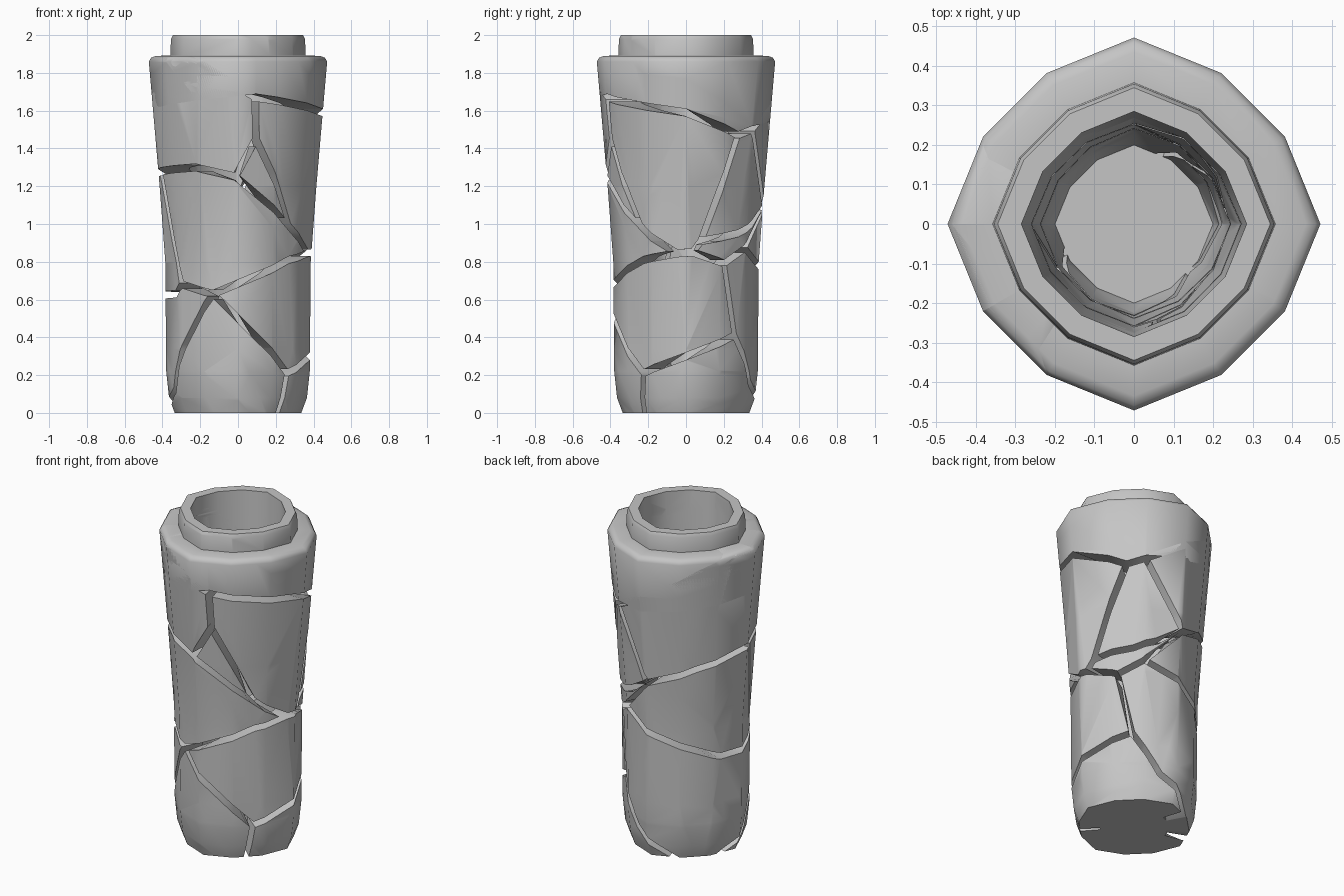
import bpy, bmesh, math
from mathutils import Vector

cube = bpy.data.objects.get("Cube")
if cube:
    bpy.data.objects.remove(cube, do_unlink=True)

# Single stone colour
grey = (0.56, 0.56, 0.56, 1)
stone = bpy.data.materials.new("grey_stone")
stone.use_nodes = True
stone.diffuse_color = grey
stone.node_tree.nodes["Principled BSDF"].inputs["Base Color"].default_value = grey

SIDES = 12
STEP = 360 / SIDES
HALF_GAP = 0.019                    # half the width of a crack
ARC = math.radians(STEP) * 0.42     # length of one side at mid radius
HEIGHT = 2

# Wall profiles as (radius, height)
OUTSIDE = [(0.335, 0), (0.365, 0.08), (0.38, 0.22), (0.385, 0.8), (0.415, 1.2), (0.472, 1.86),
           (0.46, 1.88), (0.435, 1.89), (0.358, 1.892), (0.355, 1.98), (0.345, HEIGHT)]
INSIDE = [(0.2, 0), (0.2, 0.2), (0.226, 0.34), (0.285, HEIGHT)]
parts = []


def make_object(name, bm):
    bmesh.ops.recalc_face_normals(bm, faces=bm.faces)
    mesh = bpy.data.meshes.new(name)
    bm.to_mesh(mesh)
    bm.free()
    mesh.materials.append(stone)
    obj = bpy.data.objects.new(name, mesh)
    bpy.context.collection.objects.link(obj)
    parts.append(obj)


def radius_at(profile, z):
    for (r0, z0), (r1, z1) in zip(profile, profile[1:]):
        if z <= z1:
            return r0 + (r1 - r0) * (z - z0) / (z1 - z0)
    return profile[-1][0]


# Corner of the twelve-sided plan; every third corner stands slightly proud
def corner(i, r):
    a = math.radians(STEP * i)
    k = 0.935 if i % 3 else 1
    return Vector((r * k * math.cos(a), r * k * math.sin(a), 0))


# Join cracks end to end into one outline, unwrapping the angle
def chain(cracks):
    first, second = cracks[0], cracks[1]
    outline = list(first if first[-1] in (second[0], second[-1]) else first[::-1])
    for path in cracks[1:]:
        outline += (path if path[0] == outline[-1] else path[::-1])[1:]
    turned = [outline[0]]
    for a, z in outline[1:]:
        before = turned[-1][0]
        turned.append((before + (a - before + 180) % 360 - 180, z))
    if turned[0] == turned[-1]:
        turned.pop()
    return turned


# Pull the outline back from the middle of its cracks
def inset(outline):
    pts = [Vector((a / STEP * ARC, z)) for a, z in outline]
    area = sum(p.x * q.y - q.x * p.y for p, q in zip(pts, pts[1:] + pts[:1]))
    if area < 0:
        pts.reverse()
    result = []
    for i, p in enumerate(pts):
        d0 = (p - pts[i - 1]).normalized()
        d1 = (pts[(i + 1) % len(pts)] - p).normalized()
        n0, n1 = Vector((-d0.y, d0.x)), Vector((-d1.y, d1.x))
        result.append(p + (n0 + n1) * HALF_GAP / max(0.15, 1 + n0.dot(n1)))
    return result


def slice_sheet(bm, point, normal, clip=False):
    bmesh.ops.bisect_plane(bm, geom=bm.verts[:] + bm.edges[:] + bm.faces[:], dist=0.00001,
                           plane_co=point, plane_no=normal, clear_outer=clip)


# One shard: a flat unrolled sheet, sliced at the wall's corners, then wrapped and thickened
def shard(name, *cracks):
    outline = chain(cracks)
    start, end = outline[0][0], outline[-1][0]
    ring = abs(end - start) > 359
    if ring:
        (a0, z0), (a1, z1) = outline[-2], outline[1]
        outline = [(a0 - 360, z0)] + outline + [(a1 + 360, z1), (a1 + 360, 2.2), (a0 - 360, 2.2)]
    bm = bmesh.new()
    bm.faces.new([bm.verts.new((p.x / ARC, p.y, 0)) for p in inset(outline)])
    bmesh.ops.triangulate(bm, faces=bm.faces[:])
    slice_sheet(bm, (0, 0, 0), (0, -1, 0), True)
    slice_sheet(bm, (0, HEIGHT, 0), (0, 1, 0), True)
    if ring:
        slice_sheet(bm, (start / STEP, 0, 0), (-1, 0, 0), True)
        slice_sheet(bm, (end / STEP, 0, 0), (1, 0, 0), True)
    for r, z in OUTSIDE[1:-1] + INSIDE[1:-1]:
        slice_sheet(bm, (0, z, 0), (0, 1, 0))
    for i in range(2 * SIDES + 1):
        slice_sheet(bm, (i, 0, 0), (1, 0, 0))
    for v in bm.verts:
        u, z = v.co.x, v.co.y
        i = math.floor(u)
        r = radius_at(OUTSIDE, z)
        v.co = corner(i, r).lerp(corner(i + 1, r), u - i)
        v.co.z = z
    bmesh.ops.remove_doubles(bm, verts=bm.verts[:], dist=0.0002)
    faces = bm.faces[:]
    rim = [e for e in bm.edges if e.is_boundary]
    inner = {}
    for v in bm.verts[:]:
        k = radius_at(INSIDE, v.co.z) / radius_at(OUTSIDE, v.co.z)
        inner[v] = bm.verts.new((v.co.x * k, v.co.y * k, v.co.z))
    for f in faces:
        bm.faces.new([inner[v] for v in reversed(f.verts)])
    for e in rim:
        a, b = e.verts
        bm.faces.new((a, b, inner[b], inner[a]))
    make_object(name, bm)


# Half of the solid floor, split by a straight crack
def floor_half(name, side):
    bm = bmesh.new()
    low, high = ([bm.verts.new(corner(i, 0.21) + Vector((0, 0, z))) for i in range(SIDES)]
                 for z in (0, 0.2))
    bm.faces.new(low)
    bm.faces.new(high)
    for i in range(SIDES):
        bm.faces.new((low[i - 1], low[i], high[i], high[i - 1]))
    normal = Vector((0.86, 0.51, 0)) * side
    slice_sheet(bm, normal * -HALF_GAP * 0.6, -normal, True)
    bmesh.ops.holes_fill(bm, edges=[e for e in bm.edges if e.is_boundary])
    make_object(name, bm)


# Cracks as paths of (degrees, height): below the neck
cap_right = [(283, 1.67), (0, 1.59), (44, 1.47)]
cap_tip = [(44, 1.47), (59, 1.5)]
cap_back = [(59, 1.5), (90, 1.62), (135, 1.8), (165, 1.9), (215, 1.905), (243, 1.85),
            (262, 1.765), (283, 1.67)]

# Branches in the upper half
fork_stem = [(283, 1.67), (284, 1.45)]
fork_left = [(284, 1.45), (268, 1.25)]
fork_right = [(284, 1.45), (318, 0.99)]
wedge_near = [(44, 1.47), (13, 0.91)]
wedge_far = [(59, 1.5), (92, 1.09)]

# Round the middle
mid_front = [(268, 1.25), (318, 0.99)]
mid_drop = [(318, 0.99), (330, 0.93), (352, 0.845)]
pinch = [(352, 0.845), (6, 0.85)]
mid_lip = [(6, 0.85), (13, 0.91)]
mid_right = [(13, 0.91), (50, 0.95), (70, 1), (92, 1.09)]
mid_back = [(92, 1.09), (135, 1.19), (185, 1.28)]
mid_left = [(185, 1.28), (235, 1.3), (268, 1.25)]

# Lower ring
low_front = [(248, 0.63), (320, 0.81), (352, 0.845)]
low_right = [(6, 0.85), (35, 0.79)]
low_step = [(35, 0.79), (59, 0.87)]
low_rise = [(59, 0.87), (92, 1.09)]
low_back = [(59, 0.87), (97, 0.76), (158, 0.62), (203, 0.63), (213, 0.68)]
low_left = [(213, 0.68), (248, 0.63)]
side_left = [(213, 0.68), (200, 0.92), (185, 1.28)]

# Towards the base
base_stem = [(35, 0.79), (48, 0.41)]
base_top = [(319, 0.21), (0, 0.3), (48, 0.41)]
base_back = [(48, 0.41), (74, 0.16), (140, -0.11)]
base_left = [(248, 0.63), (215, 0.35), (195, 0.12), (165, 0.01), (140, -0.11)]
base_front = [(248, 0.63), (319, 0.21)]
base_foot = [(319, 0.21), (310, -0.15)]

shard("neck_shard", cap_right, cap_tip, cap_back)
shard("upper_left_shard", mid_back, mid_left, fork_left, fork_stem, cap_back, wedge_far)
shard("upper_wedge_shard", mid_right, wedge_far, cap_tip, wedge_near)
shard("upper_right_shard", fork_right, mid_drop, pinch, mid_lip, wedge_near, cap_right, fork_stem)
shard("fork_shard", mid_front, fork_right, fork_left)
shard("middle_front_shard", low_left, low_front, mid_drop, mid_front, mid_left, side_left)
shard("middle_right_shard", low_right, low_step, low_rise, mid_right, mid_lip)
shard("middle_back_shard", low_back, side_left, mid_back, low_rise)
shard("lower_right_shard", base_front, base_top, base_stem, low_right, pinch, low_front)
shard("base_right_shard", base_foot, base_top, base_back)
shard("base_back_shard", base_back, base_left, low_left, low_back, low_step, base_stem)
shard("base_front_shard", base_foot, base_front, base_left)
floor_half("floor_right", 1)
floor_half("floor_left", -1)

# Smooth walls, sharp broken edges
bpy.ops.object.select_all(action='DESELECT')
for part in parts:
    part.select_set(True)
bpy.context.view_layer.objects.active = parts[0]
bpy.ops.object.shade_smooth_by_angle(angle=math.radians(50))
